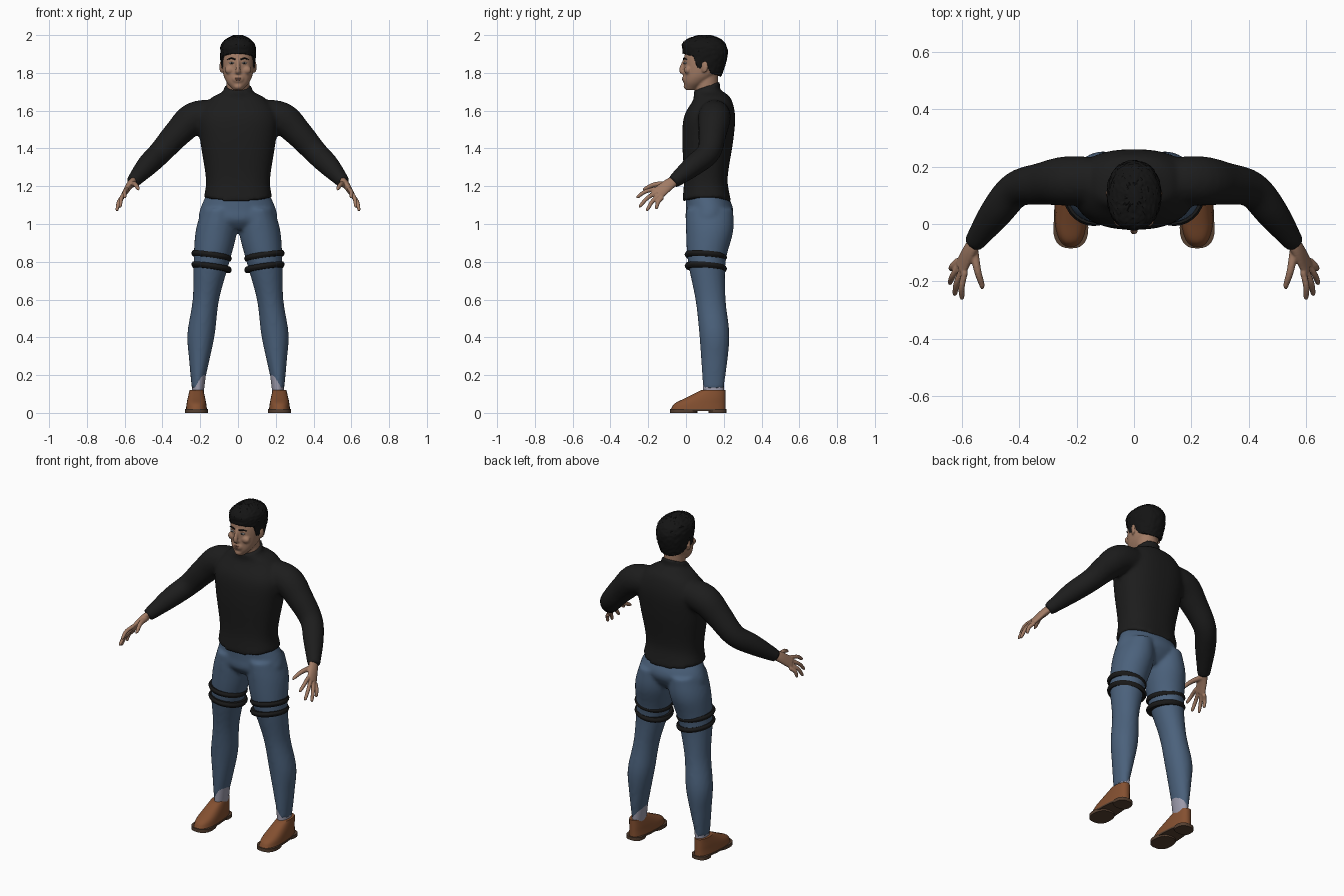
import bpy, bmesh, math, random
from mathutils import Vector, Matrix

random.seed(4)
if "Cube" in bpy.data.objects:
    bpy.data.objects.remove(bpy.data.objects["Cube"])


def material(name, *rgb):
    mat = bpy.data.materials.new(name)
    mat.use_nodes = True
    mat.diffuse_color = (*rgb, 1)
    mat.node_tree.nodes["Principled BSDF"].inputs["Base Color"].default_value = (*rgb, 1)
    return mat


KNIT = material("black knit", .012, .012, .012)
HAIR = material("black hair", .007, .007, .007)
DENIM = material("blue denim", .07, .12, .2)
SKIN = material("warm skin", .36, .2, .13)
LEATHER = material("tan leather", .23, .08, .03)
SOLE = material("brown sole", .09, .05, .03)
SOCK = material("grey sock", .33, .32, .4)
STRAP = material("black strap", .01, .01, .01)
WHITE = material("eye white", .5, .5, .5)
LIP = material("lip", .27, .12, .08)


def level(z, wide, front, back, x=0):
    """A level cross-section as centre and two radii."""
    return Vector((x, (front + back) / 2, z, wide, (back - front) / 2))


def bead(x, y, z, r, flat=1):
    """A cross-section that is turned to follow its path."""
    return Vector((x, y, z, r, r * flat))


def interpolate(rows, steps):
    """Catmull-Rom refinement of the cross-sections."""
    padded = [rows[0] * 2 - rows[1], *rows, rows[-1] * 2 - rows[-2]]
    result = []
    for a, b, c, d in zip(padded, padded[1:], padded[2:], padded[3:]):
        for i in range(steps):
            t = i / steps
            bend = (a * 2 - b * 5 + c * 4 - d) * t + (b * 3 - a - c * 3 + d) * t * t
            result.append(b + (c - a + bend) * t / 2)
    return result + [rows[-1]]


def loft(bm, rows, across=None, side=1, power=2, segments=28, steps=5):
    """Skin the cross-sections; they lie level unless a direction across is given."""
    rows = interpolate(rows, steps)
    rings = []
    for i, row in enumerate(rows):
        u, v = Vector((1, 0, 0)), Vector((0, 1, 0))
        if across:
            path = rows[min(i + 1, len(rows) - 1)] - rows[max(i - 1, 0)]
            along = Vector(path[:3]).normalized()
            u = Vector(across)
            u = (u - along * u.dot(along)).normalized()
            v = along.cross(u)
        ring = []
        for s in range(segments):
            angle = math.tau * s / segments
            c, d = math.cos(angle), math.sin(angle)
            p = (Vector(row[:3]) + u * row[3] * math.copysign(abs(c) ** (2 / power), c)
                 + v * row[4] * math.copysign(abs(d) ** (2 / power), d))
            ring.append(bm.verts.new((p.x * side, p.y, p.z)))
        rings.append(ring)
    for low, high in zip(rings, rings[1:]):
        for s in range(segments):
            bm.faces.new((low[s - 1], low[s], high[s], high[s - 1]))
    bm.faces.new(rings[0])
    bm.faces.new(rings[-1])
    return [vert for ring in rings for vert in ring]


def ball(bm, x, y, z, size, turn=0):
    place = Matrix.Translation((x, y, z)) @ Matrix.Rotation(turn, 4, 'Z') @ Matrix.Diagonal((*size, 1))
    bmesh.ops.create_uvsphere(bm, u_segments=20, v_segments=12, radius=1, matrix=place)


def finish(name, bm, mat, voxel=0, passes=4):
    """Make the object; a voxel size blends its pieces into one skin."""
    bmesh.ops.recalc_face_normals(bm, faces=bm.faces)
    mesh = bpy.data.meshes.new(name)
    bm.to_mesh(mesh)
    bm.free()
    mesh.materials.append(mat)
    ob = bpy.data.objects.new(name, mesh)
    bpy.context.collection.objects.link(ob)
    bpy.ops.object.select_all(action='DESELECT')
    bpy.context.view_layer.objects.active = ob
    ob.select_set(True)
    bpy.ops.object.shade_smooth_by_angle(angle=math.radians(50))
    if voxel:
        blend = ob.modifiers.new("blend", 'REMESH')
        blend.mode, blend.voxel_size, blend.use_smooth_shade = 'VOXEL', voxel, True
        soften = ob.modifiers.new("soften", 'SMOOTH')
        soften.factor, soften.iterations = .5, passes


# Sweater: torso with a dipping hem, tilted collar and sleeves
bm = bmesh.new()
torso = loft(bm, [level(z=1.14, wide=.18, front=-.02, back=.24), level(z=1.24, wide=.17, front=-.01, back=.22),
                  level(z=1.44, wide=.2, front=-.02, back=.25), level(z=1.57, wide=.21, front=-.01, back=.26),
                  level(z=1.66, wide=.15, front=.04, back=.24), level(z=1.7, wide=.08, front=.04, back=.2)],
             power=2.4, segments=40)
for v in torso:
    if v.co.z < 1.2:
        v.co.z -= max(0, .18 - abs(v.co.x)) * (1.2 - v.co.z) * 3
for v in loft(bm, [level(z=z, wide=.075, front=.04, back=.18) for z in (1.66, 1.73)]):
    v.co.z += (v.co.y - .11) * .36
for side in (1, -1):
    loft(bm, [bead(x=.1, y=.15, z=1.58, r=.08), bead(x=.23, y=.15, z=1.56, r=.086),
              bead(x=.32, y=.14, z=1.48, r=.074), bead(x=.41, y=.12, z=1.38, r=.063),
              bead(x=.48, y=.04, z=1.31, r=.057), bead(x=.56, y=-.07, z=1.22, r=.035)],
         across=(-.5, 1, .2), side=side)
finish("sweater", bm, KNIT, voxel=.011)

# Trousers: pelvis and legs
bm = bmesh.new()
loft(bm, [level(z=1.17, wide=.16, front=0, back=.21), level(z=1.08, wide=.2, front=0, back=.25),
          level(z=1.02, wide=.2, front=0, back=.23), level(z=.97, wide=.1, front=.04, back=.19)], segments=40)
for side in (1, -1):
    loft(bm, [level(z=1.08, x=.1, wide=.09, front=0, back=.25), level(z=.96, x=.115, wide=.11, front=0, back=.25),
              level(z=.8, x=.14, wide=.095, front=.01, back=.21), level(z=.6, x=.17, wide=.07, front=.05, back=.21),
              level(z=.42, x=.195, wide=.073, front=.07, back=.23),
              level(z=.28, x=.205, wide=.054, front=.08, back=.22),
              level(z=.13, x=.215, wide=.03, front=.09, back=.2)], side=side)
finish("trousers", bm, DENIM, voxel=.011)


def widen_toe(verts, side):
    """Spread a shoe part toward the toe."""
    middle = side * .22
    for v in verts:
        v.co.x = middle + (v.co.x - middle) * (1.05 - max(0, v.co.y))


FINGERTIPS = [(.6, -.264, 1.14), (.626, -.25, 1.09), (.644, -.21, 1.07), (.64, -.16, 1.08)]
for side, label in ((1, "left"), (-1, "right")):
    # Thigh straps, tilted up on the outside
    for name, z in (("upper", .83), ("lower", .77)):
        bm = bmesh.new()
        strap = loft(bm, [level(z=z + rise, x=.14, wide=.1 + puff, front=-puff, back=.21 + puff)
                          for rise, puff in ((-.015, 0), (0, .007), (.015, 0))], side=side)
        for v in strap:
            v.co.z += (abs(v.co.x) - v.co.y / 2 - .08) * .14
        finish(f"{label}_{name}_strap", bm, STRAP)

    # Sock, showing on the inner side of the ankle
    bm = bmesh.new()
    loft(bm, [level(z=.08, x=.215, wide=.03, front=.09, back=.2),
              level(z=.2, x=.205, wide=.035, front=.09, back=.2)], side=side)
    finish(f"{label}_sock", bm, SOCK)

    # Shoe, sole and heel
    bm = bmesh.new()
    shoe = loft(bm, [level(z=.02, x=.22, wide=.055, front=-.08, back=.21),
                     level(z=.05, x=.22, wide=.052, front=-.06, back=.21),
                     level(z=.08, x=.22, wide=.048, front=0, back=.21),
                     level(z=.12, x=.22, wide=.04, front=.08, back=.21)], side=side, power=2.5)
    widen_toe(shoe, side)
    finish(f"{label}_shoe", bm, LEATHER)
    bm = bmesh.new()
    for bottom, front, back in ((.01, -.085, .215), (0, -.085, .06), (0, .12, .215)):
        sole = loft(bm, [level(z=z, x=.22, wide=.058, front=front, back=back) for z in (bottom, .02)],
                    side=side, power=2.5, steps=1)
        widen_toe(sole, side)
    finish(f"{label}_sole", bm, SOLE)

    # Hand: palm, fingers spaced along the knuckles, thumb
    bm = bmesh.new()
    index, little = Vector((.588, -.165, 1.186)), Vector((.611, -.125, 1.14))
    across = little - index
    loft(bm, [bead(x=.54, y=-.045, z=1.24, r=.025, flat=.8), bead(x=.57, y=-.09, z=1.21, r=.032, flat=.6),
              bead(x=.603, y=-.152, z=1.16, r=.037, flat=.36)], across=across, side=side)
    for i, point in enumerate(FINGERTIPS):
        root, tip = index.lerp(little, i / 3), Vector(point)
        bent = root.lerp(tip, .5) + Vector((.006, -.004, .007))
        loft(bm, [bead(*root, r=.011), bead(*bent, r=.011), bead(*root.lerp(tip, .9), r=.009), bead(*tip, r=.004)],
             across=across, side=side, segments=14)
    loft(bm, [bead(x=.56, y=-.08, z=1.21, r=.017), bead(x=.545, y=-.16, z=1.21, r=.013),
              bead(x=.53, y=-.21, z=1.19, r=.01), bead(x=.528, y=-.228, z=1.18, r=.004)],
         across=across, side=side, segments=14)
    finish(f"{label}_hand", bm, SKIN, voxel=.0045, passes=2)

    # Eye, iris and eyebrow
    bm = bmesh.new()
    ball(bm, side * .034, -.004, 1.852, size=(.014, .008, .005), turn=side * .2)
    finish(f"{label}_eye", bm, WHITE)
    bm = bmesh.new()
    ball(bm, side * .033, -.01, 1.852, size=(.005, .003, .005))
    finish(f"{label}_iris", bm, HAIR)
    bm = bmesh.new()
    loft(bm, [bead(x=.014, y=-.013, z=1.871, r=.004), bead(x=.035, y=-.01, z=1.877, r=.004),
              bead(x=.057, y=.004, z=1.871, r=.002)], across=(0, 0, 1), side=side, segments=10)
    finish(f"{label}_eyebrow", bm, HAIR)

# Head: neck, skull, nose, mouth mound, chin, cheeks and ears
bm = bmesh.new()
loft(bm, [level(z=z, wide=.06, front=.05, back=.17) for z in (1.68, 1.82)])
loft(bm, [level(z=1.71, wide=.025, front=0, back=.05), level(z=1.75, wide=.06, front=-.01, back=.11),
          level(z=1.8, wide=.08, front=-.01, back=.17), level(z=1.88, wide=.085, front=-.01, back=.2),
          level(z=1.95, wide=.07, front=.01, back=.19), level(z=1.98, wide=.04, front=.05, back=.15)], power=2.2)
loft(bm, [bead(x=0, y=-.008, z=1.87, r=.008), bead(x=0, y=-.024, z=1.815, r=.013),
          bead(x=0, y=-.01, z=1.797, r=.015, flat=.6)], across=(1, 0, 0), segments=16)
ball(bm, 0, -.003, 1.768, size=(.032, .017, .024))
ball(bm, 0, 0, 1.728, size=(.022, .013, .015))
for side in (1, -1):
    ball(bm, side * .045, .01, 1.815, size=(.026, .02, .022))
    ball(bm, side * .088, .098, 1.832, size=(.009, .02, .032), turn=side * -.4)
finish("head", bm, SKIN, voxel=.0055, passes=3)
bm = bmesh.new()
for z in (1.764, 1.773):
    ball(bm, 0, -.013, z, size=(.02, .008, .005))
finish("lips", bm, LIP)

# Hair: a rough cap lifted along the hairline from brow to nape
HAIRLINE = [(-.05, 1.91), (.04, 1.89), (.06, 1.82), (.08, 1.82), (.1, 1.86), (.13, 1.8), (.25, 1.76)]
bm = bmesh.new()
cap = loft(bm, [level(z=1.77, wide=.06, front=.08, back=.18), level(z=1.82, wide=.085, front=0, back=.2),
                level(z=1.9, wide=.094, front=-.015, back=.22), level(z=1.95, wide=.088, front=-.02, back=.21),
                level(z=1.98, wide=.06, front=.01, back=.18), level(z=2, wide=.02, front=.07, back=.13)],
           power=2.2, segments=72, steps=8)
for v in cap:
    v.co += (v.co - Vector((0, .1, 1.88))).normalized() * random.uniform(-.003, .003)
    for (a, low), (b, high) in zip(HAIRLINE, HAIRLINE[1:]):
        if a < v.co.y <= b:
            edge = low + (high - low) * (v.co.y - a) / (b - a)
    v.co.z = min(2, max(v.co.z, edge + random.uniform(-.003, .003)))
finish("hair", bm, HAIR)
